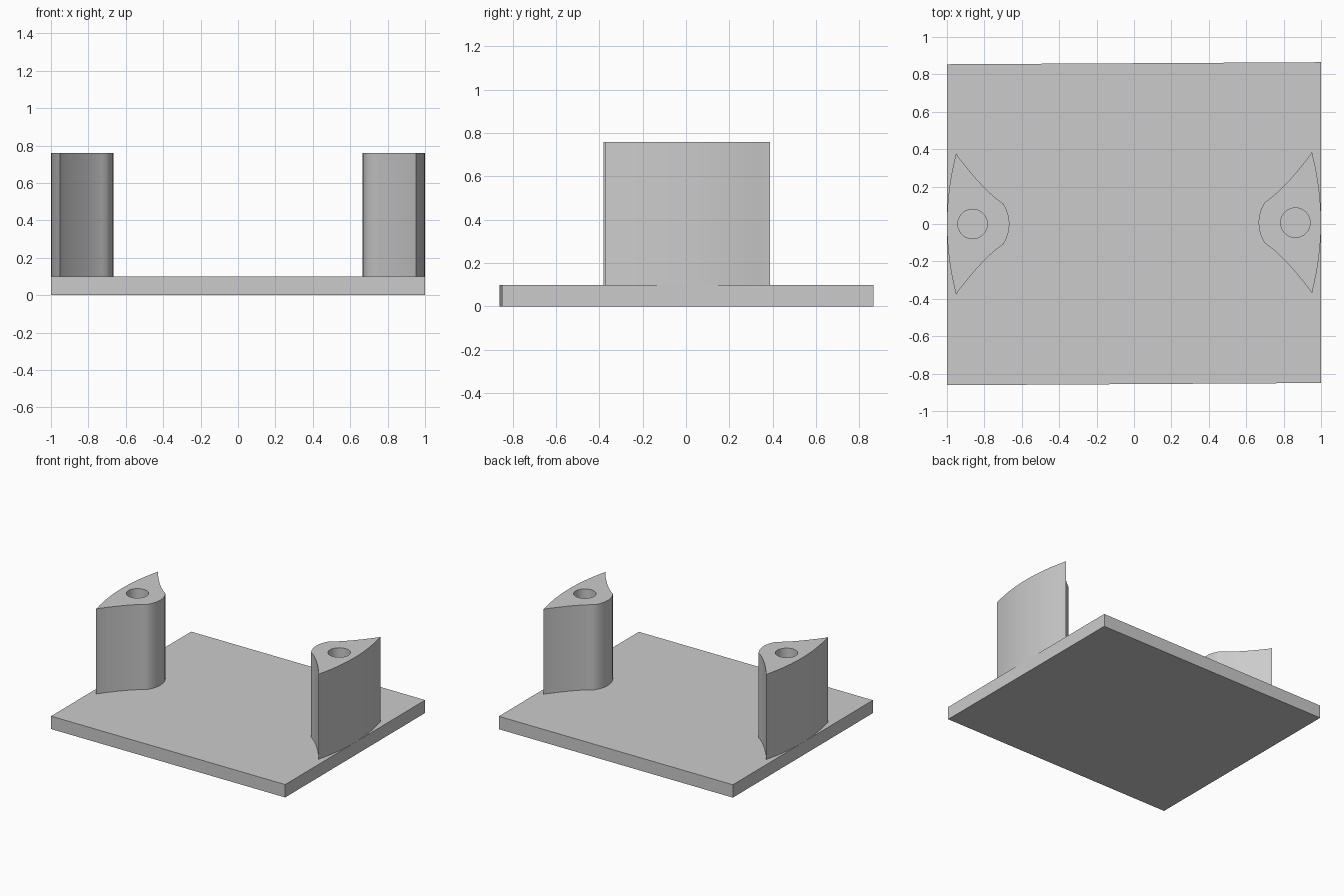
import bpy, bmesh, math
from mathutils import Vector

cube = bpy.data.objects.get("Cube")
if cube:
    bpy.data.objects.remove(cube, do_unlink=True)

PLATE_TOP, POST_TOP = 0.10, 0.76
HOLE_X, HOLE_R = 0.863, 0.079

grey = bpy.data.materials.new("grey")
grey.use_nodes = True
colour = (0.6, 0.6, 0.6, 1)
grey.diffuse_color = colour
grey.node_tree.nodes["Principled BSDF"].inputs["Base Color"].default_value = colour


def extruded(name, loops, bottom, top):
    """Solid prism from an outline, with any further loops as holes."""
    bm = bmesh.new()
    edges = []
    for loop in loops:
        verts = [bm.verts.new((x, y, bottom)) for x, y in loop]
        edges += [bm.edges.new((v, verts[i - 1])) for i, v in enumerate(verts)]
    bmesh.ops.triangle_fill(bm, edges=edges, use_beauty=True, normal=(0, 0, 1))
    result = bmesh.ops.extrude_face_region(bm, geom=bm.faces[:], use_keep_orig=True)
    raised = [g for g in result["geom"] if isinstance(g, bmesh.types.BMVert)]
    bmesh.ops.translate(bm, verts=raised, vec=(0, 0, top - bottom))
    bmesh.ops.recalc_face_normals(bm, faces=bm.faces[:])
    mesh = bpy.data.meshes.new(name)
    bm.to_mesh(mesh)
    bm.free()
    mesh.materials.append(grey)
    obj = bpy.data.objects.new(name, mesh)
    bpy.context.collection.objects.link(obj)
    return obj


def arc(cx, radius, start, end, steps):
    angles = [math.radians(start + (end - start) * i / steps) for i in range(steps + 1)]
    return [(cx + radius * math.cos(a), radius * math.sin(a)) for a in angles]


def post_outline():
    # Shallow outer arc, pointed tips, concave flanks, round nose about the hole
    outer = arc(1 - 1.47, 1.47, -14.2, 14.2, 16)
    start, control, end = Vector((0.94, 0.36)), Vector((0.80, 0.175)), Vector((0.70, 0.11))
    flank = [(0.952, 0.38)]
    for i in range(9):
        u = i / 8
        p = start * (1 - u) ** 2 + control * 2 * u * (1 - u) + end * u * u
        flank.append((p.x, p.y))
    nose = arc(HOLE_X, 0.197, 146, 214, 8)[1:-1]
    return outer + flank + nose + [(x, -y) for x, y in reversed(flank)]


# Base plate, very slightly out of square
extruded("base_plate", [[(-1, -0.862), (1, -0.85), (1, 0.865), (-1, 0.854)]], 0, PLATE_TOP)

# Two posts with a bored hole, facing each other
hole = arc(HOLE_X, HOLE_R, 0, 360, 32)[:-1]
for name, side, shift in (("left_post", 1, 0.007), ("right_post", -1, 0)):
    loops = [[(side * x, side * y + shift) for x, y in loop]
             for loop in (post_outline(), hole)]
    post = extruded(name, loops, PLATE_TOP, POST_TOP)
    bpy.ops.object.select_all(action='DESELECT')
    post.select_set(True)
    bpy.context.view_layer.objects.active = post
    bpy.ops.object.shade_smooth_by_angle(angle=math.radians(30))
